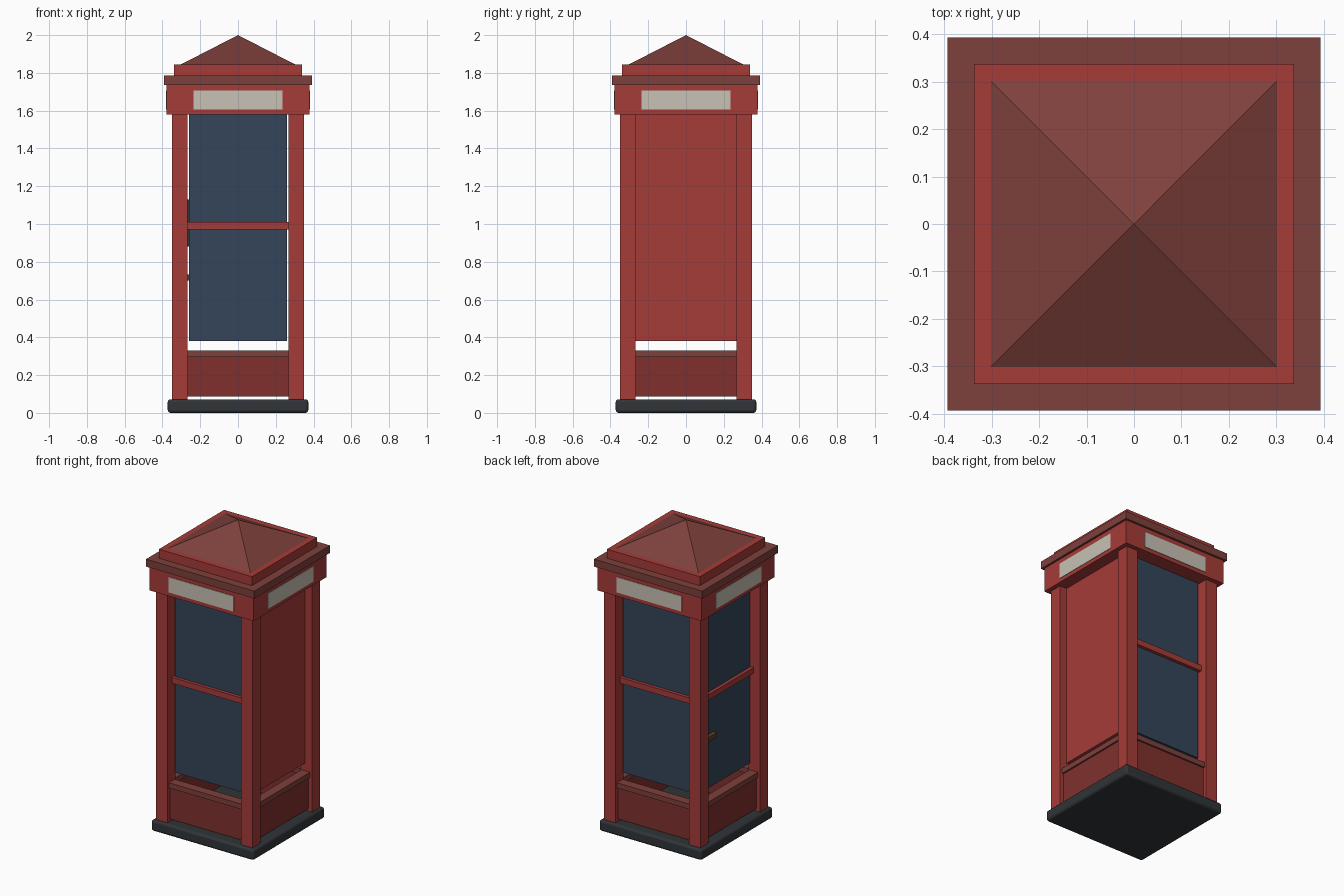
import bpy, math
from mathutils import Matrix

if "Cube" in bpy.data.objects:
    bpy.data.objects.remove(bpy.data.objects["Cube"])


def mat(name, r, g, b):
    m = bpy.data.materials.new(name)
    m.diffuse_color = (r, g, b, 1)
    m.use_nodes = True
    m.node_tree.nodes["Principled BSDF"].inputs["Base Color"].default_value = m.diffuse_color
    return m


RED = mat("red", 0.38, 0.045, 0.04)
DULL = mat("dull_red", 0.21, 0.052, 0.045)
DEEP = mat("deep_red", 0.215, 0.03, 0.026)
GLASS = mat("glass_blue", 0.035, 0.06, 0.10)
CREAM = mat("cream", 0.58, 0.54, 0.46)
DARK = mat("dark_grey", 0.03, 0.035, 0.04)
BRASS = mat("brown_metal", 0.10, 0.05, 0.03)


def box(name, x, y, z, material, turn=0):
    """Box from (min, max) ranges, turned about z by quarter turns."""
    bpy.ops.mesh.primitive_cube_add(size=1)
    ob = bpy.context.object
    ob.name = name
    size = Matrix.Diagonal((x[1] - x[0], y[1] - y[0], z[1] - z[0], 1))
    move = Matrix.Translation((sum(x) / 2, sum(y) / 2, sum(z) / 2))
    ob.data.transform(Matrix.Rotation(turn * math.pi / 2, 4, 'Z') @ move @ size)
    ob.data.materials.append(material)
    return ob


def slab(name, h, z, material):
    return box(name, (-h, h), (-h, h), z, material)


# Rounded plinth
base = slab("base", 0.372, (0, 0.072), DARK)
bev = base.modifiers.new("round", 'BEVEL')
bev.width = 0.015
bev.segments = 3
bpy.ops.object.shade_smooth_by_angle()

# Corner posts
for i in range(4):
    box("corner_post", (-0.35, -0.267), (-0.35, -0.267), (0.07, 1.59), RED, i)

# Sides: 0 front, 1 right (solid), 2 back, 3 left
W = (-0.267, 0.267)
side_names = ("front", "right", "back", "left")
for i, side in enumerate(side_names):
    box(side + "_lower_panel", W, (-0.325, -0.285), (0.088, 0.298), DEEP, i)
    box(side + "_sill", W, (-0.336, -0.275), (0.296, 0.33), DULL, i)
    box(side + "_sign_panel", (-0.236, 0.236), (-0.382, -0.36), (1.605, 1.706), CREAM, i)
    if side == "right":
        box("solid_wall", W, (-0.30, -0.27), (0.38, 1.59), RED, i)
    else:
        box(side + "_window", (-0.259, 0.259), (-0.284, -0.272), (0.38, 1.59), GLASS, i)
        box(side + "_glazing_bar", W, (-0.305, -0.268), (0.972, 1.01), RED, i)

# Door handle and the wall unit inside
box("door_handle", (-0.31, -0.26), (0.12, 0.23), (0.70, 0.732), BRASS)
box("inside_unit", (-0.268, -0.15), (-0.1, 0.1), (0.88, 1.13), DARK)

# Header, cornice and stepped roof
slab("header", 0.379, (1.58, 1.737), RED)
slab("cornice", 0.393, (1.737, 1.786), DULL)
slab("roof_step", 0.338, (1.786, 1.845), RED)

# Pyramid roof
bpy.ops.mesh.primitive_cone_add(vertices=4, radius1=0.302 * math.sqrt(2), radius2=0,
                                depth=0.155, location=(0, 0, 1.9225),
                                rotation=(0, 0, math.pi / 4))
roof = bpy.context.object
roof.name = "pyramid_roof"
roof.data.materials.append(DULL)
